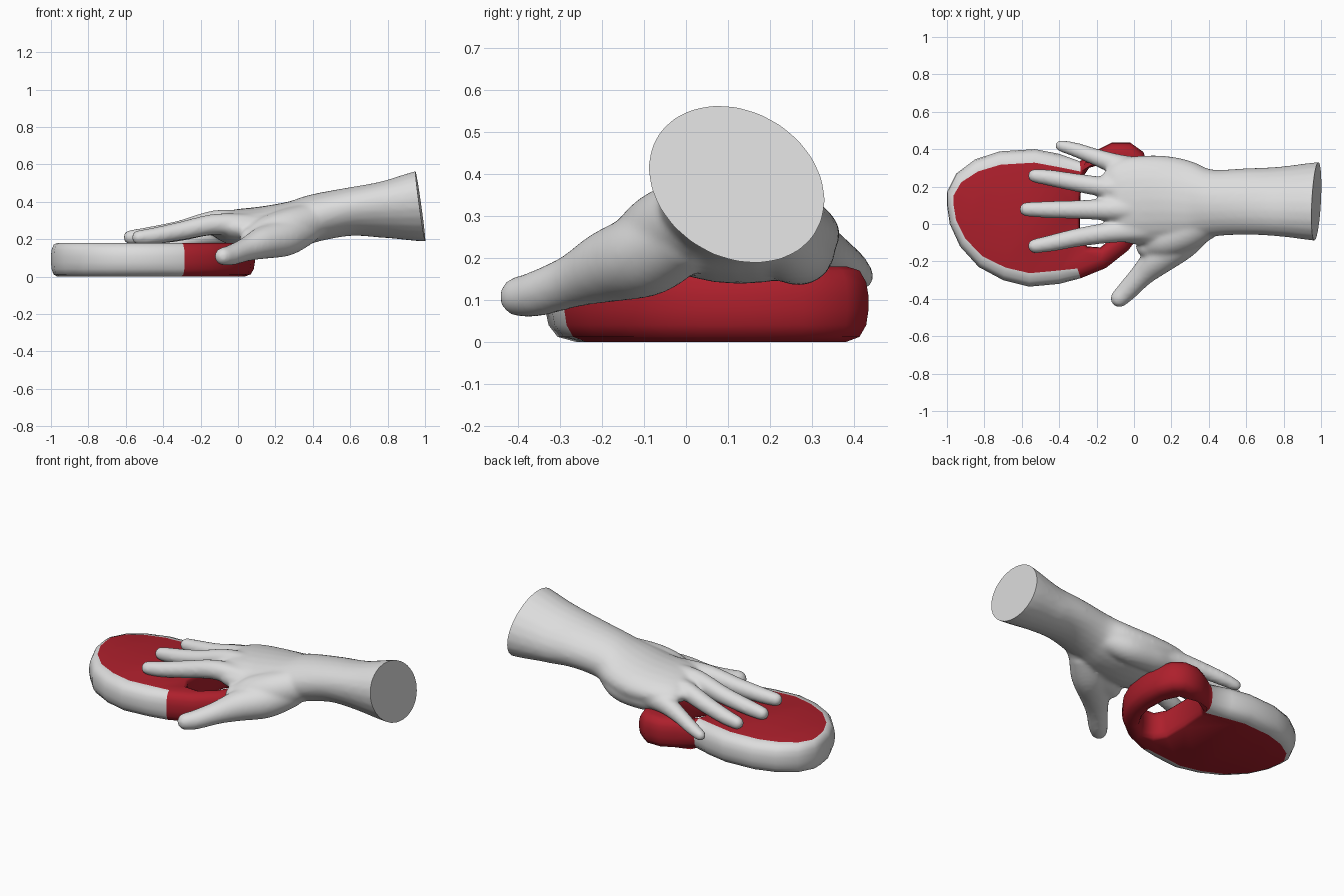
import bpy, bmesh, math
from mathutils import Vector

if "Cube" in bpy.data.objects:
    bpy.data.objects.remove(bpy.data.objects["Cube"])


def material(name, rgb):
    m = bpy.data.materials.new(name)
    m.diffuse_color = (*rgb, 1)
    m.use_nodes = True
    m.node_tree.nodes["Principled BSDF"].inputs["Base Color"].default_value = m.diffuse_color
    return m


GREY = material("light grey", (0.72, 0.72, 0.72))
RED = material("deep red", (0.42, 0.014, 0.025))


def new_object(name, bm, mats):
    me = bpy.data.meshes.new(name)
    bmesh.ops.recalc_face_normals(bm, faces=bm.faces)
    bm.to_mesh(me)
    bm.free()
    for m in mats:
        me.materials.append(m)
    ob = bpy.data.objects.new(name, me)
    bpy.context.collection.objects.link(ob)
    bpy.ops.object.select_all(action='DESELECT')
    bpy.context.view_layer.objects.active = ob
    ob.select_set(True)
    return ob


# ---- flat pad with loop handle: outer outline and finger hole ----
OUTER = [(-1, .10), (-1, .17), (-.95, .27), (-.85, .345), (-.72, .388), (-.53, .40),
         (-.40, .375), (-.29, .335), (-.20, .395), (-.12, .435), (-.02, .435), (.05, .385),
         (.085, .28), (.09, .16), (.07, .03), (.03, -.06), (-.03, -.14), (-.15, -.235),
         (-.285, -.29), (-.40, -.32), (-.56, -.335), (-.70, -.30), (-.83, -.23),
         (-.93, -.12), (-.985, 0)]
HOLE = [(-.29, -.07), (-.29, .08), (-.28, .24), (-.24, .30), (-.16, .325), (-.08, .30),
        (-.045, .22), (-.04, .10), (-.06, .01), (-.11, -.07), (-.18, -.125), (-.25, -.12)]
PROFILE = [(1, 0), (.4, .012), (.1, .04), (0, .075), (0, .11), (.1, .142), (.4, .17), (1, .18)]


def wall(bm, pts, inset, sign):
    """Rounded side wall around a closed outline; returns bottom and top edge loops."""
    n, rows = len(pts), []
    for t, z in PROFILE:
        row = []
        for i, (x, y) in enumerate(pts):
            a, b = Vector(pts[i - 1]), Vector(pts[(i + 1) % n])
            d = (b - a).normalized()
            ix, iy = inset(x)
            row.append(bm.verts.new((x + sign * d.y * ix * t, y - sign * d.x * iy * t, z)))
        rows.append(row)
    for r0, r1 in zip(rows, rows[1:]):
        for i in range(n):
            j = (i + 1) % n
            f = bm.faces.new((r0[i], r0[j], r1[j], r1[i]))
            cx = (pts[i][0] + pts[j][0]) / 2
            f.material_index = 0 if sign > 0 and cx < -.29 else 1
    return [[bm.edges.get((r[i], r[(i + 1) % n])) for i in range(n)] for r in (rows[0], rows[-1])]


bm = bmesh.new()
outer = wall(bm, OUTER, lambda x: (.035, .072) if x < -.3 else (.055, .055), 1)
hole = wall(bm, HOLE, lambda x: (.015, .03) if x < -.26 else (.035, .035), -1)
for a, b in zip(outer, hole):
    res = bmesh.ops.triangle_fill(bm, edges=a + b, use_beauty=True)
    for f in res["geom"]:
        if isinstance(f, bmesh.types.BMFace):
            f.material_index = 1
new_object("pad_with_loop_handle", bm, [GREY, RED])
bpy.ops.object.shade_smooth_by_angle(angle=math.radians(60))


# ---- hand: smooth tapering tubes fused into one skin ----
def catmull(rows, sub=6):
    out = []
    for i in range(len(rows) - 1):
        p = [rows[max(0, min(len(rows) - 1, i + k))] for k in (-1, 0, 1, 2)]
        for s in range(sub):
            t = s / sub
            out.append([.5 * (2 * b + (c - a) * t + (2 * a - 5 * b + 4 * c - d) * t * t
                              + (3 * b - a - 3 * c + d) * t ** 3) for a, b, c, d in zip(*p)])
    return out + [list(rows[-1])]


def tube(bm, rows, seg=24):
    """rows: x, y, z, half width, half height; the last end is rounded."""
    rows = catmull(rows)
    end = Vector(rows[-1][:3])
    tip = (end - Vector(rows[-2][:3])).normalized()
    w, h = rows[-1][3:]
    for a in (25, 50, 70, 85):
        c, s = math.cos(math.radians(a)), math.sin(math.radians(a))
        rows.append([*(end + tip * h * s), w * c, h * c])
    rings = []
    for i, r in enumerate(rows):
        d = Vector(rows[min(i + 1, len(rows) - 1)][:3]) - Vector(rows[max(i - 1, 0)][:3])
        side = Vector((0, 0, 1)).cross(d).normalized()
        up = d.cross(side).normalized()
        rings.append([bm.verts.new(Vector(r[:3]) + side * r[3] * math.cos(k * math.tau / seg)
                                   + up * r[4] * math.sin(k * math.tau / seg)) for k in range(seg)])
    for a, b in zip(rings, rings[1:]):
        for k in range(seg):
            bm.faces.new((a[k], a[(k + 1) % seg], b[(k + 1) % seg], b[k]))
    bm.faces.new(rings[0])
    bm.faces.new(rings[-1])


def round_tube(bm, rows):
    tube(bm, [(*r, r[3]) for r in rows])


bm = bmesh.new()
# forearm, wrist and palm, with the forearm section tilted
tube(bm, [(1.1, .12, .39, .215, .19), (.97, .12, .376, .21, .185), (.78, .12, .358, .187, .148),
          (.6, .12, .347, .178, .128), (.42, .112, .315, .18, .127), (.3, .115, .28, .218, .125),
          (.15, .13, .258, .236, .12), (0, .125, .262, .236, .1), (-.08, .12, .268, .215, .08),
          (-.12, .115, .272, .18, .055)])
for v in bm.verts:
    v.co.z -= .19 * (v.co.y - .12) * max(0, min(1, (v.co.x - .35) / .4))
# thumb, web between thumb and palm, heel of the hand
round_tube(bm, [(.38, .01, .26, .08), (.26, -.085, .212, .1), (.14, -.18, .182, .088),
                (.045, -.27, .145, .064), (-.035, -.355, .115, .055), (-.077, -.397, .108, .049)])
round_tube(bm, [(.4, .03, .3, .1), (.27, -.045, .26, .105), (.15, -.09, .225, .095),
                (.07, -.12, .205, .06)])
round_tube(bm, [(.38, .2, .27, .075), (.26, .255, .228, .085), (.11, .27, .22, .085),
                (0, .275, .225, .075)])
# index, middle, ring and little finger
round_tube(bm, [(.06, -.03, .27, .065), (-.12, -.045, .28, .056), (-.3, -.072, .245, .05),
                (-.44, -.102, .219, .045), (-.53, -.118, .209, .039)])
round_tube(bm, [(.06, .08, .285, .07), (-.12, .078, .295, .06), (-.31, .077, .25, .05),
                (-.47, .077, .222, .045), (-.575, .079, .21, .039)])
round_tube(bm, [(.06, .175, .275, .065), (-.12, .192, .28, .056), (-.3, .22, .24, .049),
                (-.44, .245, .217, .044), (-.53, .258, .208, .038)])
round_tube(bm, [(.08, .275, .235, .075), (-.08, .315, .228, .058), (-.21, .36, .205, .045),
                (-.31, .396, .178, .039), (-.39, .418, .155, .032)])
hand = new_object("hand_and_forearm", bm, [GREY])
rm = hand.modifiers.new("fuse", 'REMESH')
rm.mode, rm.voxel_size = 'VOXEL', .011
sm = hand.modifiers.new("soften", 'SMOOTH')
sm.factor, sm.iterations = .5, 10
for name in ("fuse", "soften"):
    bpy.ops.object.modifier_apply(modifier=name)

# flat slanted cut at the forearm end
bm = bmesh.new()
bm.from_mesh(hand.data)
cut = bmesh.ops.bisect_plane(bm, geom=bm.verts[:] + bm.edges[:] + bm.faces[:], plane_co=(.975, .12, .376),
                             plane_no=Vector((.375, -.01, .05)).normalized(), clear_outer=True)
rim = [e for e in cut["geom_cut"] if isinstance(e, bmesh.types.BMEdge)]
bmesh.ops.contextual_create(bm, geom=rim)
bmesh.ops.recalc_face_normals(bm, faces=bm.faces)
bm.to_mesh(hand.data)
bm.free()
bpy.ops.object.shade_smooth_by_angle(angle=math.radians(50))
